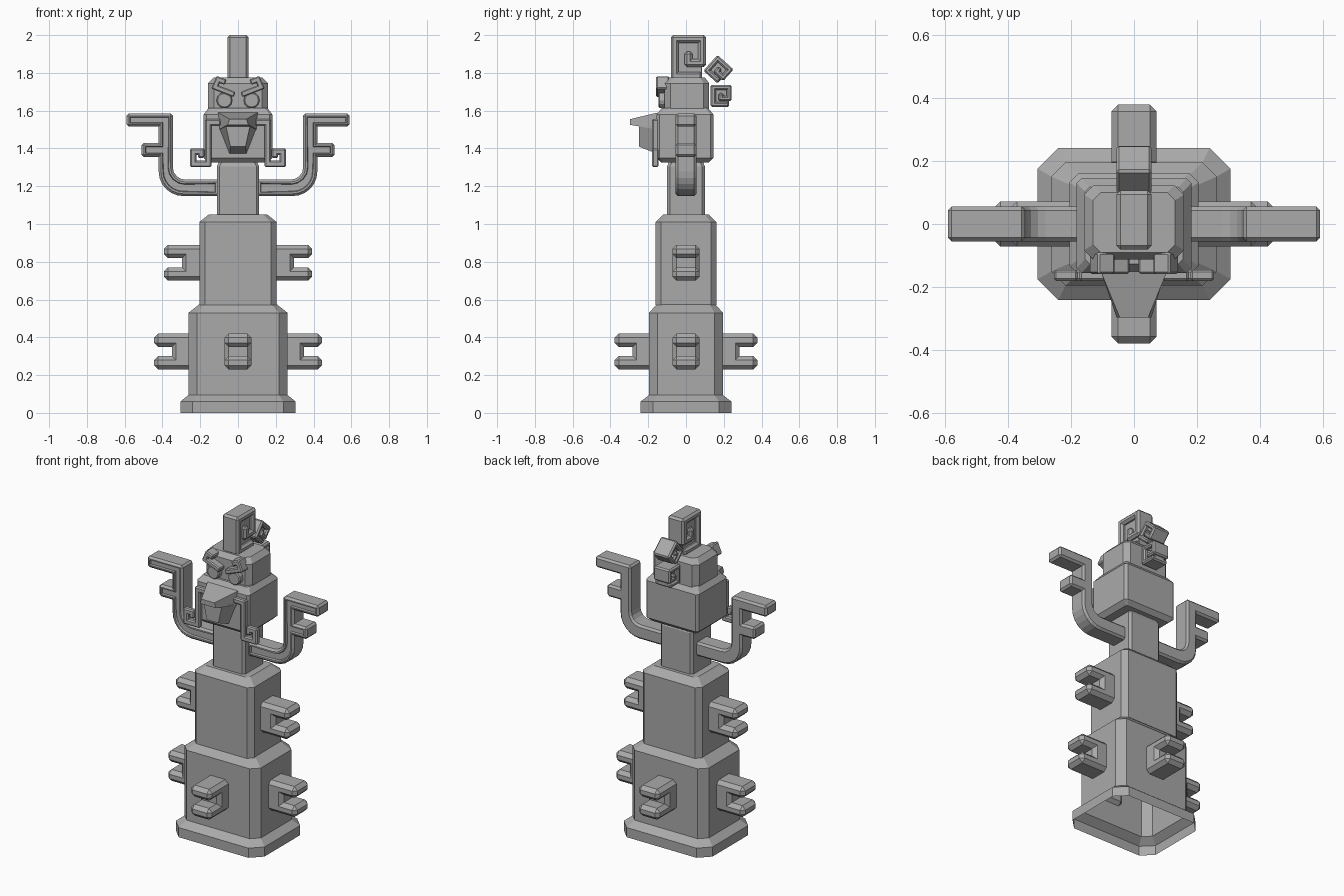
import bpy, bmesh, math
from mathutils import Vector

cube = bpy.data.objects.get("Cube")
if cube:
    bpy.data.objects.remove(cube, do_unlink=True)

stone = bpy.data.materials.new("grey stone")
GREY = (0.4, 0.4, 0.4, 1)
stone.use_nodes = True
stone.diffuse_color = GREY
stone.node_tree.nodes["Principled BSDF"].inputs["Base Color"].default_value = GREY


def finish(name, bm):
    bmesh.ops.recalc_face_normals(bm, faces=bm.faces)
    mesh = bpy.data.meshes.new(name)
    bm.to_mesh(mesh)
    bm.free()
    mesh.materials.append(stone)
    obj = bpy.data.objects.new(name, mesh)
    bpy.context.collection.objects.link(obj)
    return obj


def loft(name, rings, cy=0, open_bottom=False):
    """Stack of chamfered rectangles; each ring is (z, half x, half y, corner cut)."""
    bm = bmesh.new()
    loops = []
    for z, hx, hy, c in rings:
        pts = []
        for sx, sy in ((1, 1), (-1, 1), (-1, -1), (1, -1)):
            pair = [(sx * hx, sy * (hy - c)), (sx * (hx - c), sy * hy)]
            pts += pair if sx * sy > 0 else pair[::-1]
        loops.append([bm.verts.new((x, y + cy, z)) for x, y in pts])
    for a, b in zip(loops, loops[1:]):
        for i in range(len(a)):
            j = (i + 1) % len(a)
            bm.faces.new((a[i], a[j], b[j], b[i]))
    bm.faces.new(loops[-1])
    if not open_bottom:
        bm.faces.new(loops[0])
    return finish(name, bm)


def ribbon(path, width):
    """Outline of a mitred band that follows a path."""
    pts = [Vector(p) for p in path]
    left, right = [], []
    for i, p in enumerate(pts):
        dirs = []
        if i > 0:
            dirs.append((p - pts[i - 1]).normalized())
        if i < len(pts) - 1:
            dirs.append((pts[i + 1] - p).normalized())
        normals = [Vector((-d.y, d.x)) for d in dirs]
        m = sum(normals, Vector((0, 0))).normalized()
        off = m * (width / 2 / m.dot(normals[0]))
        left.append(p + off)
        right.append(p - off)
    return left + right[::-1]


def prism(name, outline, w0, w1, plane="xz", bevel=0.012, groove=0):
    """Extrude an outline from w0 to w1 with chamfered edges and an optional front groove."""
    bm = bmesh.new()
    place = {"xz": lambda u, v, w: (u, w, v), "yz": lambda u, v, w: (w, u, v)}[plane]
    a, b = [[bm.verts.new(place(u, v, w)) for u, v in outline] for w in (w0, w1)]
    bm.faces.new(a)
    bm.faces.new(b)
    for i in range(len(a)):
        j = (i + 1) % len(a)
        bm.faces.new((a[i], a[j], b[j], b[i]))
    bmesh.ops.recalc_face_normals(bm, faces=bm.faces)
    sharp = [e for e in bm.edges if e.calc_face_angle_signed(0) > 0.7]
    bmesh.ops.bevel(bm, geom=sharp, offset=bevel, segments=1, affect="EDGES")
    if groove:
        bm.normal_update()
        front = max(bm.faces, key=lambda f: f.calc_area() * -f.normal.y)
        bmesh.ops.inset_region(bm, faces=[front], thickness=groove)
        bmesh.ops.inset_region(bm, faces=[front], thickness=0.004, depth=-0.012)
    return finish(name, bm)


def wedge(name, back, front):
    """Hexahedron between two trapezoids (y, z low, z high, half low, half high)."""
    bm = bmesh.new()
    quads = [[bm.verts.new(p) for p in ((-lo, y, z0), (lo, y, z0), (hi, y, z1), (-hi, y, z1))]
             for y, z0, z1, lo, hi in (back, front)]
    for q in quads:
        bm.faces.new(q)
    for i in range(4):
        j = (i + 1) % 4
        bm.faces.new((quads[0][i], quads[0][j], quads[1][j], quads[1][i]))
    return finish(name, bm)


# Stacked blocks of the pole
loft("lower_body", [(0, .305, .24, .065), (.06, .305, .24, .065), (.095, .262, .195, .045),
                    (.53, .262, .195, .045), (.575, .205, .155, .03)], open_bottom=True)
loft("middle_body", [(.57, .205, .162, .03), (1.01, .205, .162, .03), (1.05, .155, .12, .02)])
loft("neck", [(1.04, .112, .1, .015), (1.305, .112, .1, .015), (1.34, .095, .085, .015)])
loft("lower_head", [(1.325, .155, .125, .01), (1.35, .182, .15, .015), (1.58, .182, .15, .015),
                    (1.615, .155, .122, .015)], cy=-.005)
loft("upper_head", [(1.6, .158, .118, .03), (1.745, .158, .118, .03), (1.775, .13, .095, .025)], cy=.005)


# Forked brackets on the sides, front and back
def bracket(name, z, start, reach, turn):
    notch = reach - .095
    outline = [(start, z - .095), (reach, z - .095), (reach, z - .024), (notch, z - .024),
               (notch, z + .024), (reach, z + .024), (reach, z + .095), (start, z + .095)]
    obj = prism(name, outline, -.072, .072, bevel=.022)
    obj.rotation_euler.z = math.radians(turn)


for side, turn in (("left", 0), ("right", 180)):
    bracket(side + "_lower_bracket", .325, .24, .445, turn)
    bracket(side + "_middle_bracket", .795, .18, .392, turn)
for side, turn in (("back", 90), ("front", -90)):
    bracket(side + "_lower_bracket", .325, .175, .378, turn)


def arc(cx, cz, r, a0, a1, steps=6):
    angles = [math.radians(a0 + (a1 - a0) * i / steps) for i in range(steps + 1)]
    return [(cx + r * math.cos(a), cz + r * math.sin(a)) for a in angles]


# Arms, eyes, brows and whiskers
arm = [(.1, 1.148)] + arc(.29, 1.278, .13, -90, 0)
arm += [(.42, 1.355), (.51, 1.355), (.51, 1.43), (.42, 1.43), (.42, 1.515), (.59, 1.515),
        (.59, 1.585), (.345, 1.585)]
arm += arc(.28, 1.3, .065, 0, -90, 4) + [(.1, 1.235)]
brow = ribbon([(.018, 1.685), (.122, 1.725), (.105, 1.765), (.065, 1.75)], .03)
whisker = ribbon([(.09, 1.538), (.157, 1.538), (.157, 1.318), (.237, 1.318), (.237, 1.383),
                  (.195, 1.383), (.195, 1.35)], .034)
eye = arc(.072, 1.655, .042, 0, 330, 11)

for side, s in (("left", 1), ("right", -1)):
    def flip(pts):
        return [(s * x, z) for x, z in pts]
    prism(side + "_arm", flip(arm), -.055, .055, bevel=.012, groove=.01)
    prism(side + "_eye", flip(eye), -.145, -.1, bevel=.006)
    prism(side + "_brow", flip(brow), -.158, -.09, bevel=.006)
    prism(side + "_whisker", flip(whisker), -.18, -.145, bevel=.007)

# Beak
wedge("upper_beak", (-.15, 1.5, 1.59, .1, .105), (-.296, 1.525, 1.555, .055, .045))
wedge("lower_beak", (-.15, 1.37, 1.51, .045, .1), (-.25, 1.41, 1.525, .04, .065))

# Square spiral curls of the crest
SPIRAL = [(1, 0), (0, 0), (0, 1), (1, 1), (1, .35), (.5, .35), (.5, .66)]


def curl(name, y, z, wide, tall, bar, half, tilt=0):
    w, h = wide - bar, tall - bar
    path = [((u - .5) * w, (v - .5) * h) for u, v in SPIRAL]
    core = [(a * w / 2, b * h / 2) for a, b in ((-1, -1), (1, -1), (1, 1), (-1, 1))]
    parts = (prism(name, ribbon(path, bar), -half, half, "yz", bar * .3),
             prism(name + "_core", core, -half * .6, half * .6, "yz", .004))
    for obj in parts:
        obj.location = (0, y, z)
        obj.rotation_euler.x = math.radians(tilt)


curl("crest", .013, 1.882, .187, .236, .042, .056)
curl("upper_back_curl", .172, 1.815, .115, .112, .028, .056, -42)
curl("lower_back_curl", .186, 1.678, .112, .118, .028, .056)
